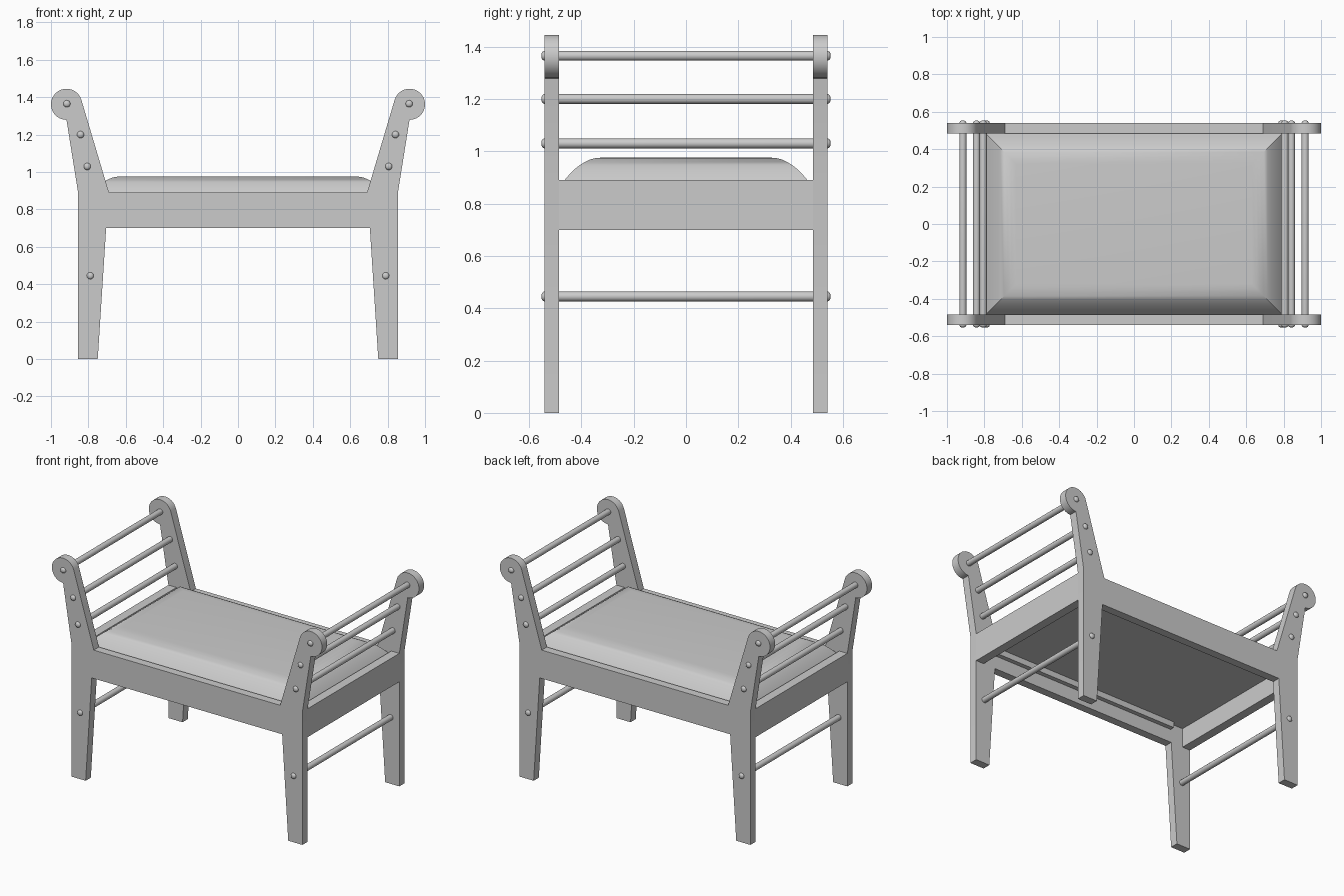
import bpy, bmesh, math
from math import sin, cos, pi, radians

if "Cube" in bpy.data.objects:
    bpy.data.objects.remove(bpy.data.objects["Cube"])

grey = bpy.data.materials.new("plain_grey")
grey.use_nodes = True
grey.diffuse_color = (0.6, 0.6, 0.6, 1)
grey.node_tree.nodes["Principled BSDF"].inputs["Base Color"].default_value = (0.6, 0.6, 0.6, 1)


def finish(name, bm, angle=30):
    bmesh.ops.recalc_face_normals(bm, faces=bm.faces)
    mesh = bpy.data.meshes.new(name)
    bm.to_mesh(mesh)
    bm.free()
    mesh.materials.append(grey)
    obj = bpy.data.objects.new(name, mesh)
    bpy.context.collection.objects.link(obj)
    bpy.ops.object.select_all(action='DESELECT')
    obj.select_set(True)
    bpy.context.view_layer.objects.active = obj
    bpy.ops.object.shade_smooth_by_angle(angle=radians(angle))
    return obj


def loft(name, rings, angle=30):
    """Skin a list of equal closed rings and cap both ends."""
    bm = bmesh.new()
    loops = [[bm.verts.new(p) for p in ring] for ring in rings]
    n = len(loops[0])
    for a, b in zip(loops, loops[1:]):
        for i in range(n):
            j = (i + 1) % n
            bm.faces.new((a[i], a[j], b[j], b[i]))
    bm.faces.new(loops[0])
    bm.faces.new(loops[-1])
    return finish(name, bm, angle)


def box(name, x0, x1, y0, y1, z0, z1):
    rect = [(x0, y0), (x1, y0), (x1, y1), (x0, y1)]
    return loft(name, [[(x, y, z) for x, y in rect] for z in (z0, z1)])


# Front and back frames: legs, rail and scrolled arms in one outline
scroll = [(0.917 + 0.083 * cos(radians(a)), 1.362 + 0.083 * sin(radians(a)))
          for a in range(-90, 163, 9)]
half = [(0.705, 0.70), (0.75, 0), (0.855, 0), (0.855, 0.89)] + scroll + [(0.69, 0.89)]
outline = half + [(-x, z) for x, z in reversed(half)]
for name, y0, y1 in (("front_frame", -0.54, -0.485), ("back_frame", 0.485, 0.54)):
    loft(name, [[(x, y, z) for x, z in outline] for y in (y0, y1)])

# End rails between the frames
for name, s in (("left", 1), ("right", -1)):
    x0, x1 = sorted((s * 0.795, s * 0.855))
    box(name + "_end_rail", x0, x1, -0.485, 0.485, 0.70, 0.89)

# Support cleats under the seat
for name, s in (("front", -1), ("back", 1)):
    y0, y1 = sorted((s * 0.455, s * 0.485))
    box(name + "_cleat", -0.70, 0.70, y0, y1, 0.79, 0.83)

# Seat cushion: rectangles stepping inwards along a rounded edge profile
edge = [(0, 0.83), (0, 0.862), (0.02, 0.889), (0.04, 0.912), (0.06, 0.932),
        (0.08, 0.948), (0.10, 0.960), (0.12, 0.969), (0.14, 0.974), (0.165, 0.976)]
loft("seat_cushion",
     [[(sx * (0.795 - d), sy * (0.485 - d), z)
       for sx, sy in ((-1, -1), (1, -1), (1, 1), (-1, 1))] for d, z in edge], 35)

# Cross dowels with domed heads
dowels = {"scroll": (0.915, 1.365), "upper_arm": (0.842, 1.20),
          "lower_arm": (0.806, 1.03), "leg": (0.79, 0.445)}
tip = [(0.019, 0.538), (0.0185, 0.543), (0.015, 0.549), (0.009, 0.552), (0.003, 0.553)]
profile = [(r, -y) for r, y in reversed(tip)] + tip
for part, (x, z) in dowels.items():
    for side, s in (("left", 1), ("right", -1)):
        loft(f"{side}_{part}_dowel",
             [[(s * x + r * cos(2 * pi * i / 20), y, z + r * sin(2 * pi * i / 20))
               for i in range(20)] for r, y in profile], 45)
